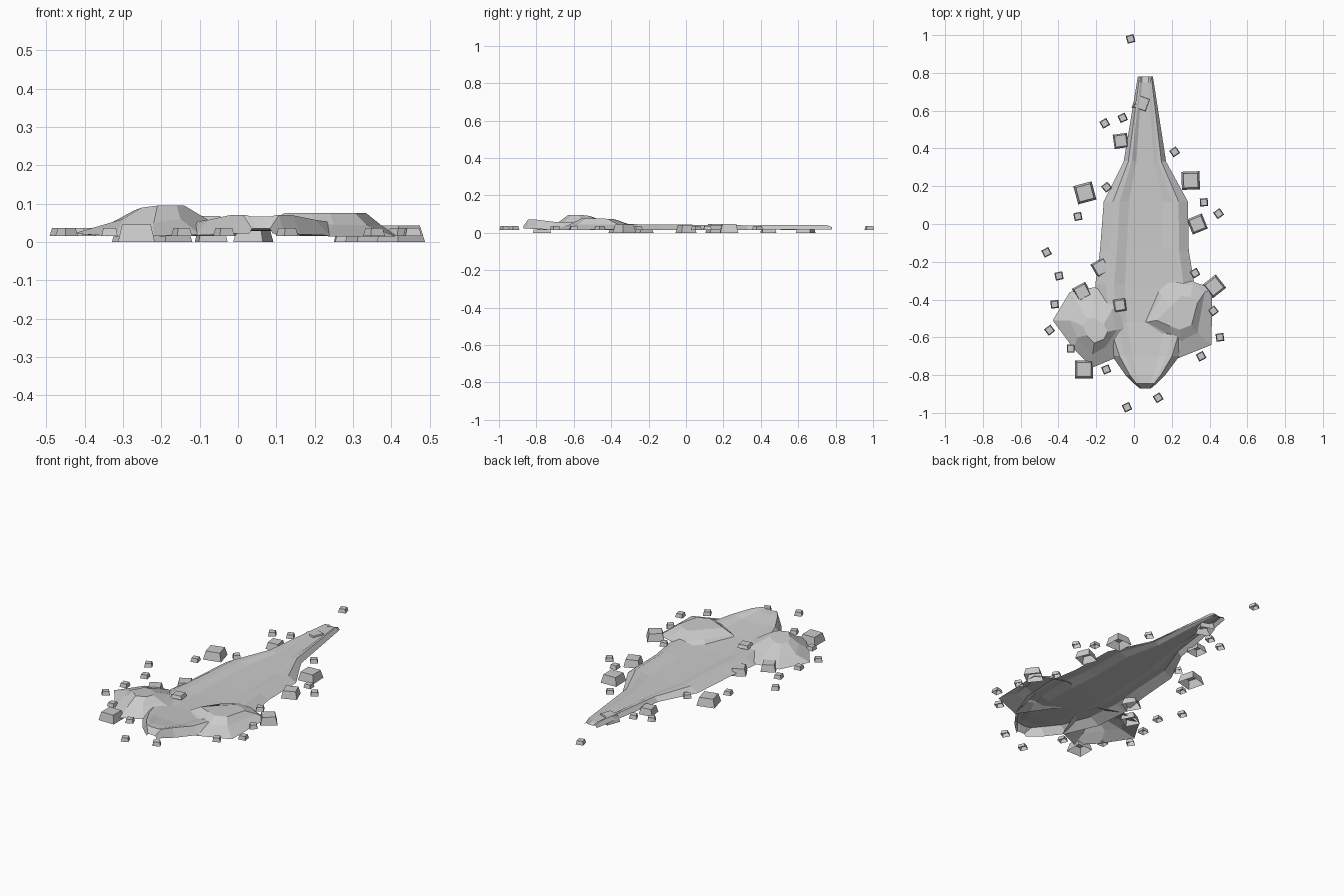
import bpy, math

def make(name, verts, faces):
    me = bpy.data.meshes.new(name)
    me.from_pydata(verts, [], faces)
    me.update()
    ob = bpy.data.objects.new(name, me)
    bpy.context.collection.objects.link(ob)
    return ob

# Long furrow: lofted sections (y, left x, right x, rim z, floor z, edge z)
sections = [
    (0.78, 0.02, 0.10, 0.030, 0.025, 0.018),
    (0.75, 0.015, 0.105, 0.042, 0.032, 0.018),
    (0.33, -0.055, 0.17, 0.040, 0.030, 0.016),
    (0.12, -0.16, 0.285, 0.042, 0.029, 0.015),
    (-0.14, -0.18, 0.29, 0.045, 0.029, 0.015),
    (-0.32, -0.205, 0.32, 0.046, 0.030, 0.015),
    (-0.52, -0.19, 0.31, 0.050, 0.036, 0.015),
    (-0.70, -0.115, 0.24, 0.058, 0.050, 0.017),
    (-0.80, -0.045, 0.165, 0.070, 0.064, 0.020),
    (-0.845, 0.0, 0.12, 0.070, 0.066, 0.022),
    (-0.87, 0.03, 0.09, 0.035, 0.035, 0.022),
]
profile = [(0, 0), (0.11, 1), (0.19, 1), (0.3, 2), (0.7, 2), (0.81, 1), (0.89, 1), (1, 0)]
verts, faces = [], []
for y, xl, xr, rim, floor, edge in sections:
    for t, level in profile:
        verts.append((xl + (xr - xl) * t, y, (edge, rim, floor)[level]))
n = len(profile)
for i in range(len(sections) - 1):
    for j in range(n - 1):
        a = i * n + j
        faces.append((a, a + n, a + n + 1, a + 1))
make("furrow", verts, faces)

# Earth mounds: nested rings closed by a flat cap
def mound(name, rings):
    verts = [p for r in rings for p in r]
    m = len(rings[0])
    faces = []
    for k in range(len(rings) - 1):
        for j in range(m):
            a, b = k * m + j, k * m + (j + 1) % m
            faces.append((a, b, b + m, a + m))
    faces.append(tuple(range((len(rings) - 1) * m, len(rings) * m)))
    make(name, verts, faces)

mound("left_mound", [
    [(-0.43, -0.51, .022), (-0.32, -0.66, .015), (-0.22, -0.76, .015), (-0.10, -0.71, .02),
     (-0.04, -0.55, .035), (-0.08, -0.40, .035), (-0.21, -0.335, .02), (-0.34, -0.36, .015)],
    [(-0.34, -0.51, .045), (-0.30, -0.60, .06), (-0.22, -0.69, .05), (-0.15, -0.65, .06),
     (-0.09, -0.56, .065), (-0.12, -0.46, .065), (-0.22, -0.41, .05), (-0.29, -0.43, .045)],
    [(-0.27, -0.54, .083), (-0.25, -0.59, .09), (-0.21, -0.63, .095), (-0.16, -0.61, .095),
     (-0.14, -0.57, .095), (-0.16, -0.53, .093), (-0.21, -0.50, .085), (-0.25, -0.50, .083)],
])
mound("right_mound", [
    [(0.06, -0.52, .036), (0.17, -0.66, .03), (0.235, -0.71, .015), (0.41, -0.64, .015),
     (0.415, -0.34, .018), (0.31, -0.305, .025), (0.20, -0.285, .032), (0.13, -0.36, .034)],
    [(0.065, -0.52, .045), (0.20, -0.595, .047), (0.25, -0.62, .045), (0.335, -0.575, .045),
     (0.375, -0.36, .043), (0.31, -0.325, .05), (0.22, -0.31, .047), (0.15, -0.38, .05)],
    [(0.12, -0.51, .075), (0.19, -0.54, .076), (0.24, -0.56, .076), (0.305, -0.535, .076),
     (0.335, -0.42, .075), (0.30, -0.39, .073), (0.25, -0.38, .072), (0.19, -0.44, .074)],
])

# Rocks: tapered open-bottomed blocks
def rock(name, x, y, size, angle):
    big = size > 0.06
    z0, z1 = (0.0, min(0.046, size * 0.48)) if big else (0.016, 0.037)
    if (x, y) == (-0.075, -0.43):
        z0, z1 = 0.05, 0.068
    pts = []
    for s, z in ((size / 2, z0), (size * 0.39, z1)):
        for k in range(4):
            a = math.radians(angle + 45 + 90 * k)
            r = s * math.sqrt(2)
            pts.append((x + r * math.cos(a), y + r * math.sin(a), z))
    sides = [(k, (k + 1) % 4, (k + 1) % 4 + 4, k + 4) for k in range(4)]
    make(name, pts, sides + [(4, 5, 6, 7)])

large = [(-0.26, .165, .10, 15), (.30, .23, .096, 2), (-0.265, -0.77, .096, 0),
         (-0.07, .44, .076, 8), (.04, .64, .082, -20), (-0.175, -0.23, .082, 30),
         (-0.275, -0.36, .08, 28), (-0.075, -0.43, .065, 8), (.335, 0, .086, 22),
         (.425, -0.33, .09, 38)]
for i, r in enumerate(large):
    rock(f"large_rock_{i + 1}", *r)

small = [(-0.018, .98), (-0.155, .533), (-0.06, .562), (.215, .382), (-0.145, .195),
         (-0.297, .04), (.37, .115), (.448, .055), (-0.463, -0.15), (-0.397, -0.275),
         (-0.42, -0.425), (-0.447, -0.562), (-0.335, -0.66), (-0.147, -0.77),
         (-0.037, -0.97), (.128, -0.92), (.355, -0.70), (.455, -0.60), (.42, -0.46),
         (.323, -0.26)]
angles = [15, 30, 25, 35, 40, 12, 3, 35, 28, 12, 5, 38, 0, 22, 25, 32, 28, 8, 38, 30]
for i, ((x, y), a) in enumerate(zip(small, angles)):
    rock(f"small_rock_{i + 1}", x, y, 0.042, a)
